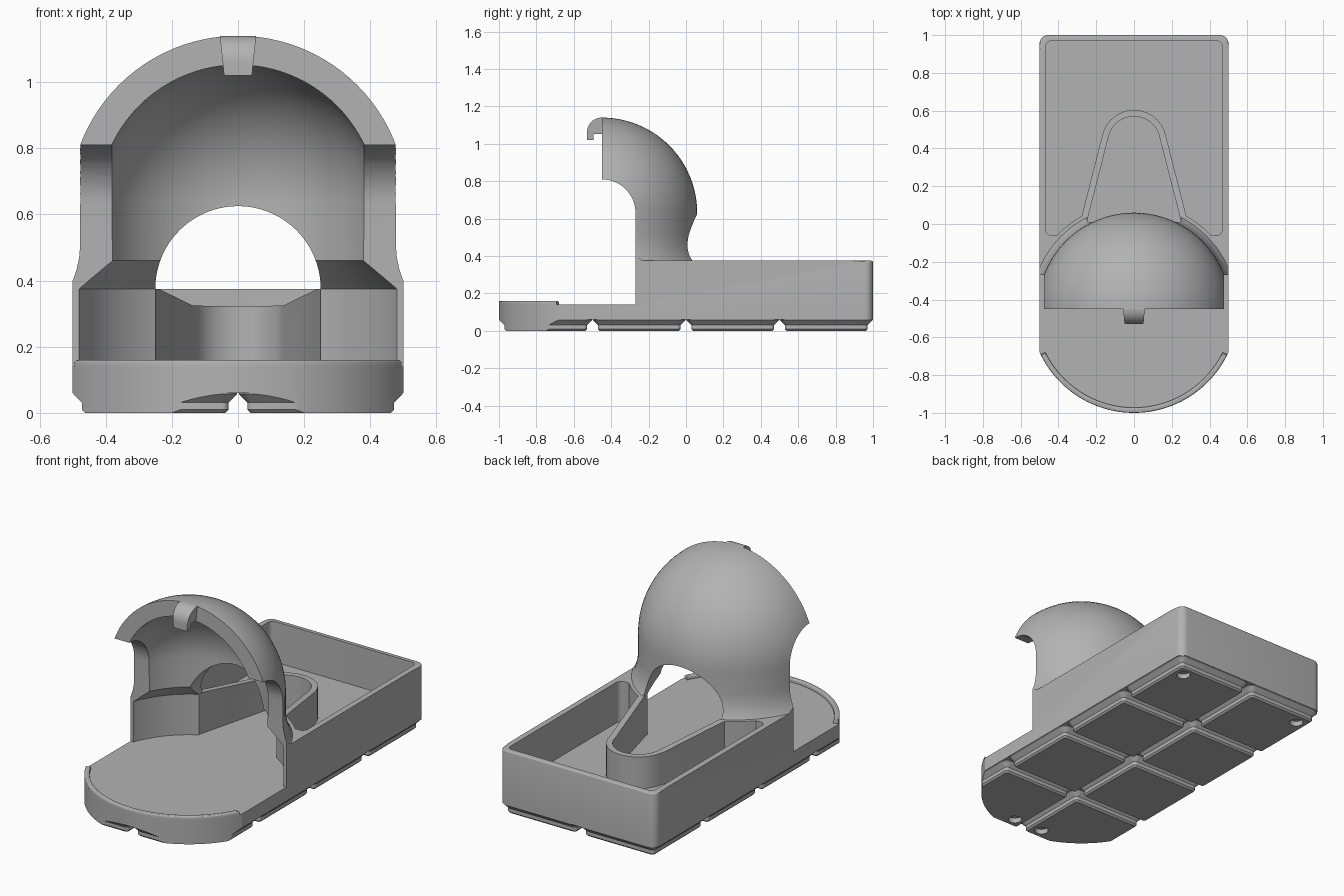
import bpy, bmesh, math
from mathutils import Vector

if "Cube" in bpy.data.objects:
    bpy.data.objects.remove(bpy.data.objects["Cube"])

grey = bpy.data.materials.new("light_grey")
grey.diffuse_color = (0.45, 0.45, 0.45, 1)
grey.use_nodes = True
grey.node_tree.nodes["Principled BSDF"].inputs["Base Color"].default_value = grey.diffuse_color
CY, CZ = -0.45, 0.63          # centre of the dome
FLOOR, TOP = 0.14, 0.375      # tray floor and wall top


def make(name, bm):
    bmesh.ops.recalc_face_normals(bm, faces=bm.faces)
    me = bpy.data.meshes.new(name)
    bm.to_mesh(me)
    bm.free()
    ob = bpy.data.objects.new(name, me)
    bpy.context.collection.objects.link(ob)
    me.materials.append(grey)
    return ob


def loft(name, rings):
    """Closed solid through rings of equal point count."""
    bm = bmesh.new()
    vs = [[bm.verts.new(p) for p in r] for r in rings]
    n = len(vs[0])
    for a, b in zip(vs, vs[1:]):
        for i in range(n):
            bm.faces.new((a[i], a[(i + 1) % n], b[(i + 1) % n], b[i]))
    bm.faces.new(vs[0])
    bm.faces.new(vs[-1])
    return make(name, bm)


def extrude(name, pts, axis, a, b):
    """Extrude a 2D outline along an axis."""
    put = {"x": lambda p, t: (t, p[0], p[1]),
           "y": lambda p, t: (p[0], t, p[1]),
           "z": lambda p, t: (p[0], p[1], t)}[axis]
    return loft(name, [[put(p, t) for p in pts] for t in (a, b)])


def arc(cx, cy, r, a0, a1, n):
    return [(cx + r * math.cos(math.radians(a0 + (a1 - a0) * i / n)),
             cy + r * math.sin(math.radians(a0 + (a1 - a0) * i / n))) for i in range(n + 1)]


def round_rect(x0, x1, y0, y1, r):
    return (arc(x1 - r, y1 - r, r, 0, 90, 6) + arc(x0 + r, y1 - r, r, 90, 180, 6)
            + arc(x0 + r, y0 + r, r, 180, 270, 6) + arc(x1 - r, y0 + r, r, 270, 360, 6))


def boolean(ob, tool, op):
    m = ob.modifiers.new("cut", "BOOLEAN")
    m.operation, m.solver, m.object = op, "EXACT", tool
    bpy.context.view_layer.objects.active = ob
    bpy.ops.object.modifier_apply(modifier=m.name)
    bpy.data.objects.remove(tool)


def bevel_top(ob, z, width, ymin=-9):
    bm = bmesh.new()
    bm.from_mesh(ob.data)
    es = [e for e in bm.edges if all(abs(v.co.z - z) < 1e-4 and v.co.y > ymin for v in e.verts)]
    bmesh.ops.bevel(bm, geom=es, offset=width, segments=3, profile=0.5, affect="EDGES")
    bm.to_mesh(ob.data)
    bm.free()


# Tray outline: rounded back corners, wide arc at the front
a = math.degrees(math.acos(0.5 / 0.55))
plan = (arc(0.455, 0.955, 0.045, 0, 90, 6) + arc(-0.455, 0.955, 0.045, 90, 180, 6)
        + arc(0, CY, 0.55, 180 + a, 360 - a, 48))
tray = extrude("tray", plan, "z", 0.06, TOP)
bevel_top(tray, TOP, 0.01, 0.5)

# Open front platform and round cavity under the dome
boolean(tray, extrude("front_cut", [(-1, -2), (1, -2), (1, -0.27), (-1, -0.27)], "z", FLOOR, 1), "DIFFERENCE")
boolean(tray, extrude("cavity_cut", arc(0, CY, 0.513, 0, 360 - 3.75, 95), "z", FLOOR, 1), "DIFFERENCE")

# Back pocket, going round the cavity wall and the tapered channel
pocket = extrude("pocket_cut", round_rect(-0.467, 0.467, -0.06, 0.97, 0.03), "z", FLOOR, 1)
boolean(pocket, extrude("ring_keep", arc(0, CY, 0.565, 0, 360 - 3.75, 95), "z", 0, 2), "DIFFERENCE")
outer = [(0.285, -0.2), (0.285, 0.01)] + arc(0, 0.432, 0.172, 14, 166, 24) + [(-0.285, 0.01), (-0.285, -0.2)]
boolean(pocket, extrude("channel_keep", outer, "z", 0, 2), "DIFFERENCE")
boolean(tray, pocket, "DIFFERENCE")
inner = [(0.25, -0.3), (0.25, 0.01)] + arc(0, 0.432, 0.138, 14, 166, 24) + [(-0.25, 0.01), (-0.25, -0.3)]
boolean(tray, extrude("channel_cut", inner, "z", FLOOR, 1), "DIFFERENCE")

# Channel wall top slopes down to the back
slope = [(0.05, TOP), (0.45, 0.325), (0.64, 0.322), (0.64, 0.5), (0.05, 0.5)]
boolean(tray, extrude("slope_cut", slope, "x", -0.3, 0.3), "DIFFERENCE")

# Eight stepped feet, the front pair trimmed by the front arc
holes = [(sx * x, y) for sx in (-1, 1) for x, y in ((0.405, 0.905), (0.095, -0.905))]
for ix in range(2):
    for iy in range(4):
        cx, cy = ix * 0.5 - 0.25, iy * 0.5 - 0.75
        rings = []
        for h, r, z in ((0.212, 0.012, 0), (0.2214, 0.02, 0.0095), (0.2214, 0.02, 0.031), (0.247, 0.045, 0.0565),
                        (0.247, 0.045, 0.0605)):
            rings.append([(x, y, z) for x, y in round_rect(cx - h, cx + h, cy - h, cy + h, r)])
        foot = loft("foot", rings)
        if iy == 0:
            boolean(foot, extrude("trim", plan, "z", -0.1, 0.2), "INTERSECT")
        for hx, hy in holes:
            if abs(hx - cx) < 0.25 and abs(hy - cy) < 0.25:
                boolean(foot, extrude("hole", arc(hx, hy, 0.037, 0, 345, 23), "z", -0.1, 0.029), "DIFFERENCE")

# Raised lip along the front arc
strip = arc(0, CY, 0.55, -26, -154, 48) + arc(0, CY, 0.522, -154, -26, 48)
lip = extrude("front_lip", strip, "z", FLOOR, 0.16)
bevel_top(lip, 0.16, 0.009)

# Dome: lathed shell with flared foot and inner chamfer
profile = [(r, z) for r, z in arc(0, CZ, 0.51, 90, 0, 24)]
profile += [(0.51, 0.51), (0.513, 0.47), (0.52, 0.435), (0.531, 0.4), (0.545, TOP), (0.513, TOP), (0.42, 0.46)]
profile += arc(0, CZ, 0.422, 0, 90, 24)
bm = bmesh.new()
vs = [bm.verts.new((max(r, 0), CY, z)) for r, z in profile]
es = [bm.edges.new(p) for p in zip(vs, vs[1:])]
bmesh.ops.spin(bm, geom=vs + es, cent=(0, CY, 0), axis=(0, 0, 1), angle=math.tau, steps=96)
bmesh.ops.remove_doubles(bm, verts=bm.verts, dist=1e-5)
dome = make("dome", bm)
side = [(CY, 1.4), (0.4, 1.4), (0.4, 0.2), (-0.27, 0.2)] + arc(CY, CZ, 0.18, 0, 90, 16)
boolean(dome, extrude("side_keep", side, "x", -0.5, 0.5), "INTERSECT")
arch = [(-0.25, 0.1), (0.25, 0.1)] + arc(0, TOP, 0.25, 0, 180, 48)
boolean(dome, extrude("arch_cut", arch, "y", -0.4, 0.4), "DIFFERENCE")

# Small hook at the top of the dome, widening outwards
hook_side = arc(CY, 1.06, 0.08, 90, 180, 10) + [(-0.53, 1.02), (-0.495, 1.02), (-0.495, 1.052),
                                               (-0.44, 1.052), (-0.44, 1.135)]
hook = extrude("hook", hook_side, "x", -0.055, 0.055)
for v in hook.data.vertices:
    v.co.x *= (v.co.z - CZ) / 0.51

# Smooth curved surfaces, keep edges crisp
for ob in bpy.context.scene.objects:
    bpy.ops.object.select_all(action="DESELECT")
    ob.select_set(True)
    bpy.context.view_layer.objects.active = ob
    bpy.ops.object.shade_smooth_by_angle(angle=math.radians(25))
